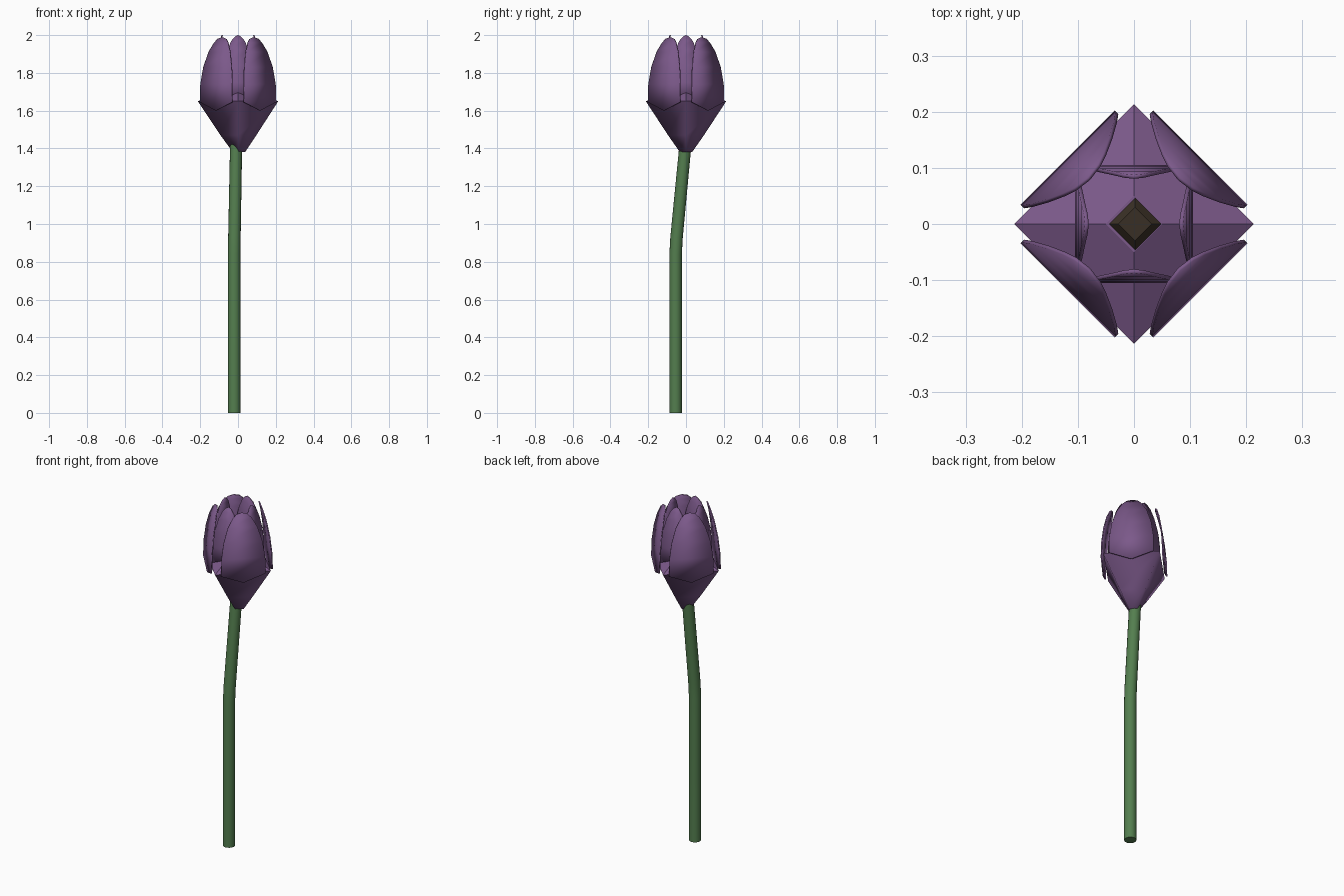
import bpy, math
from mathutils import Vector

if "Cube" in bpy.data.objects:
    bpy.data.objects.remove(bpy.data.objects["Cube"])


def material(name, rgb):
    m = bpy.data.materials.new(name)
    m.diffuse_color = (*rgb, 1)
    m.use_nodes = True
    m.node_tree.nodes["Principled BSDF"].inputs["Base Color"].default_value = m.diffuse_color
    return m


PURPLE = material("petal purple", (0.20, 0.10, 0.255))
GREEN = material("stem green", (0.088, 0.21, 0.078))
BROWN = material("dark brown", (0.04, 0.028, 0.018))


def add(name, verts, faces, mat, smooth=False):
    me = bpy.data.meshes.new(name)
    me.from_pydata([tuple(v) for v in verts], [], faces)
    me.materials.append(mat)
    for p in me.polygons:
        p.use_smooth = smooth and len(p.vertices) <= 4
    ob = bpy.data.objects.new(name, me)
    bpy.context.collection.objects.link(ob)
    return ob


def loft(name, rings, sides, mat, smooth=False, cap_low=True, cap_high=True):
    """Skin rings given as (x, y, z, radius)."""
    verts, faces = [], []
    for x, y, z, r in rings:
        for i in range(sides):
            a = 2 * math.pi * i / sides
            verts.append((x + r * math.cos(a), y + r * math.sin(a), z))
    for k in range(len(rings) - 1):
        for i in range(sides):
            j = (i + 1) % sides
            faces.append((k * sides + i, k * sides + j,
                          (k + 1) * sides + j, (k + 1) * sides + i))
    if cap_low:
        faces.append(tuple(reversed(range(sides))))
    if cap_high:
        n = (len(rings) - 1) * sides
        faces.append(tuple(range(n, n + sides)))
    return add(name, verts, faces, mat, smooth)


def petal(name, angle, stations, base_mid, tip):
    """Leaf-shaped plate with a pointed base; stations are (z, half width, radius)."""
    out = Vector((math.cos(angle), math.sin(angle), 0))
    side = Vector((-math.sin(angle), math.cos(angle), 0))

    def at(z, w, r):
        return out * r + side * w + Vector((0, 0, z))

    verts = [at(base_mid[0], 0, base_mid[1])]
    for z, w, r in stations:
        verts += [at(z, -w, r), at(z, w, r)]
    verts.append(at(tip[0], 0, tip[1]))
    faces = [(0, 2, 1)]
    for k in range(len(stations) - 1):
        a = 1 + 2 * k
        faces.append((a, a + 1, a + 3, a + 2))
    n = len(verts)
    faces.append((n - 3, n - 2, n - 1))
    ob = add(name, verts, faces, PURPLE, True)
    s = ob.modifiers.new("thickness", "SOLIDIFY")
    s.thickness = 0.007
    s.offset = 0


# Stem: straight lower part, leaning upper part
loft("stem", [(-0.02, -0.055, 0, 0.033), (-0.02, -0.055, 0.84, 0.033),
              (-0.019, -0.05, 0.93, 0.033), (-0.01, -0.003, 1.42, 0.032)],
     16, GREEN, True)

# Four-sided flower cup with a shallow pyramid top
loft("cup", [(0.005, 0, 1.38, 0.032), (0.002, 0, 1.47, 0.095), (0, 0, 1.65, 0.213)],
     4, PURPLE, True, cap_high=False)
loft("cup_top", [(0, 0, 1.65, 0.213), (0, 0, 1.72, 0.05)], 4, PURPLE, cap_low=False)

# Dark flower centre
loft("flower_centre", [(0.002, 0, 1.71, 0.057), (0.002, 0, 1.735, 0.03)], 4, BROWN)

# Four outer petals on the diagonals, four inner petals on the axes
OUTER = [(1.645, 0.119, 0.164), (1.74, 0.118, 0.161), (1.83, 0.105, 0.152),
         (1.91, 0.080, 0.138), (1.96, 0.051, 0.125), (1.98, 0.030, 0.118)]
INNER = [(1.66, 0.092, 0.102), (1.75, 0.091, 0.102), (1.84, 0.080, 0.100),
         (1.92, 0.058, 0.095), (1.97, 0.035, 0.090), (1.99, 0.018, 0.086)]
for i in range(4):
    a = i * math.pi / 2
    petal(f"outer_petal_{i + 1}", a + math.pi / 4, OUTER, (1.60, 0.164), (1.988, 0.114))
    petal(f"inner_petal_{i + 1}", a, INNER, (1.64, 0.102), (2.0, 0.084))
